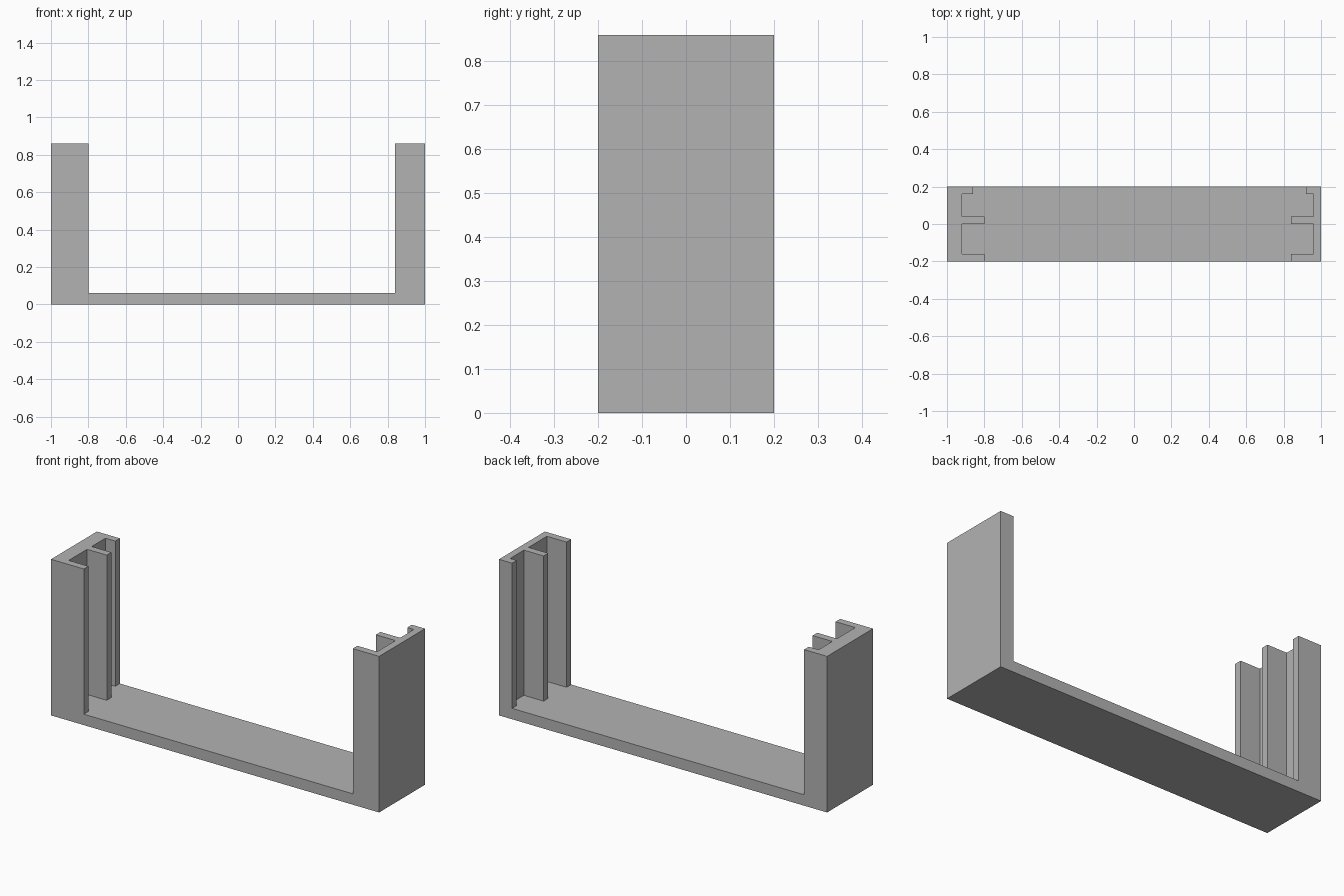
import bpy
import bmesh

cube = bpy.data.objects.get("Cube")
if cube:
    bpy.data.objects.remove(cube, do_unlink=True)

GREY = (0.45, 0.45, 0.45, 1.0)
mat = bpy.data.materials.new("mid grey")
mat.use_nodes = True
mat.diffuse_color = GREY
mat.node_tree.nodes["Principled BSDF"].inputs["Base Color"].default_value = GREY

DEPTH = 0.2     # half depth
BASE = 0.06     # base thickness
HEIGHT = 0.86
LIP = 0.04      # thickness of each lip


def extrude(name, outline, z0, z1):
    """Extrude a plan outline of (x, y) points from z0 to z1."""
    bm = bmesh.new()
    face = bm.faces.new([bm.verts.new((x, y, z0)) for x, y in outline])
    top = bmesh.ops.extrude_face_region(bm, geom=[face])["geom"]
    verts = [v for v in top if isinstance(v, bmesh.types.BMVert)]
    bmesh.ops.translate(bm, verts=verts, vec=(0, 0, z1 - z0))
    bmesh.ops.recalc_face_normals(bm, faces=bm.faces)
    mesh = bpy.data.meshes.new(name)
    bm.to_mesh(mesh)
    bm.free()
    mesh.materials.append(mat)
    obj = bpy.data.objects.new(name, mesh)
    bpy.context.collection.objects.link(obj)
    return obj


def channel(name, side, wall, long_lip, back_lip):
    """Upright with two grooves facing inward; distances run in from the end."""
    lips = [(-DEPTH, long_lip), (0.0, long_lip), (DEPTH - LIP, back_lip)]
    plan = [(0, DEPTH), (0, -DEPTH)]
    for y, reach in lips:
        if y > -DEPTH:
            plan += [(wall, y), (reach, y)]
        else:
            plan.append((reach, y))
        plan.append((reach, y + LIP))
        if y + LIP < DEPTH:
            plan.append((wall, y + LIP))
    return extrude(name, [(side * (1 - d), y) for d, y in plan], BASE, HEIGHT)


# Flat base bar
base = extrude("base", [(-1, -DEPTH), (1, -DEPTH), (1, DEPTH), (-1, DEPTH)], 0, BASE)

# Grooved uprights, the right one with a thicker wall
uprights = [channel("right_upright", -1, 0.08, 0.20, 0.14),
            channel("left_upright", 1, 0.04, 0.16, 0.08)]

# Fuse the uprights into the base as one solid body
for upright in uprights:
    mod = base.modifiers.new("join_" + upright.name, "BOOLEAN")
    mod.operation = "UNION"
    mod.solver = "EXACT"
    mod.object = upright
bpy.context.view_layer.update()
graph = bpy.context.evaluated_depsgraph_get()
fused = bpy.data.meshes.new_from_object(base.evaluated_get(graph))
base.modifiers.clear()
base.data = fused
base.name = "slotted_frame"
for upright in uprights:
    bpy.data.objects.remove(upright, do_unlink=True)
